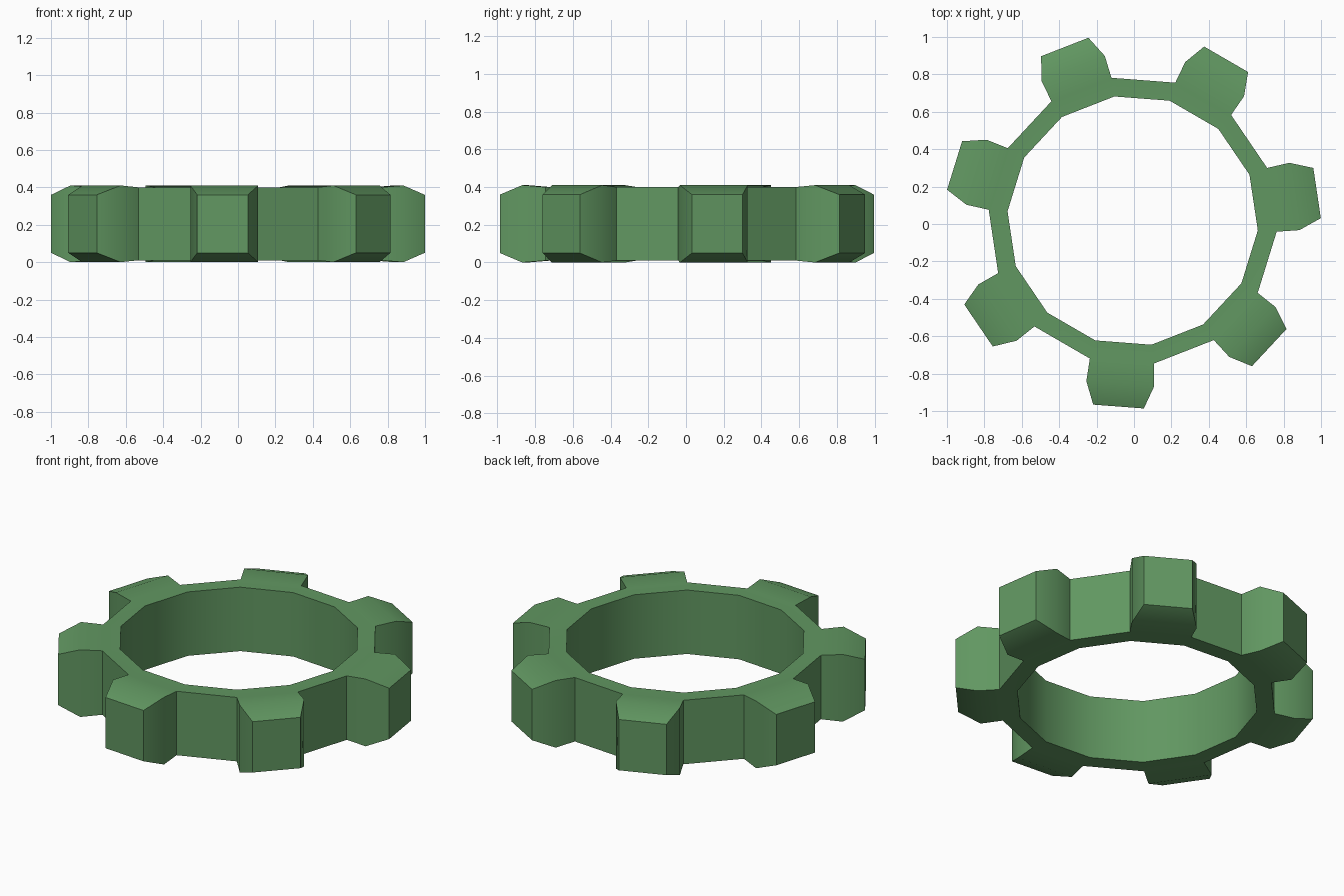
import bpy, bmesh, math

if "Cube" in bpy.data.objects:
    bpy.data.objects.remove(bpy.data.objects["Cube"])

TEETH = 7
PHASE = math.radians(8.5)
CX, CY = -0.007, 0.018
# radius, half angle (deg), bottom z, top z: bore, root, tooth shoulder, tooth tip
RINGS = [(0.671, 12.95, 0.01, 0.40),
         (0.772, 12.9, 0.01, 0.40),
         (0.893, 11.75, 0.0, 0.41),
         (1.006, 7.75, 0.05, 0.36)]

bm = bmesh.new()


def radial_strip(centre, side):
    """One edge of a tooth: [bottom, top] vertices for each ring."""
    strip = []
    for r, half, z0, z1 in RINGS:
        a = centre + side * math.radians(half)
        x, y = CX + r * math.cos(a), CY + r * math.sin(a)
        strip.append([bm.verts.new((x, y, z)) for z in (z0, z1)])
    return strip


def sector(a, b, first, last):
    """Closed band between two strips: bottom, top, inner and outer walls."""
    for i in range(first, last):
        for k in (0, 1):
            bm.faces.new((a[i][k], a[i + 1][k], b[i + 1][k], b[i][k]))
    for i in (first, last):
        bm.faces.new((a[i][0], b[i][0], b[i][1], a[i][1]))


strips = []
for t in range(TEETH):
    c = PHASE + t * math.tau / TEETH
    strips += [radial_strip(c, -1), radial_strip(c, 1)]

for t in range(TEETH):
    right, left = strips[2 * t], strips[2 * t + 1]
    # tooth with its flanks
    sector(right, left, 0, 3)
    for s in (right, left):
        for i in (1, 2):
            bm.faces.new((s[i][0], s[i + 1][0], s[i + 1][1], s[i][1]))
    # rim between this tooth and the next
    sector(left, strips[(2 * t + 2) % len(strips)], 0, 1)

bmesh.ops.recalc_face_normals(bm, faces=bm.faces)
mesh = bpy.data.meshes.new("gear_ring")
bm.to_mesh(mesh)
bm.free()
gear = bpy.data.objects.new("gear_ring", mesh)
bpy.context.collection.objects.link(gear)

mat = bpy.data.materials.new("green")
mat.diffuse_color = (0.12, 0.31, 0.12, 1)
mat.use_nodes = True
mat.node_tree.nodes["Principled BSDF"].inputs["Base Color"].default_value = mat.diffuse_color
mesh.materials.append(mat)

bpy.context.view_layer.objects.active = gear
gear.select_set(True)
bpy.ops.object.shade_smooth_by_angle(angle=math.radians(30))
